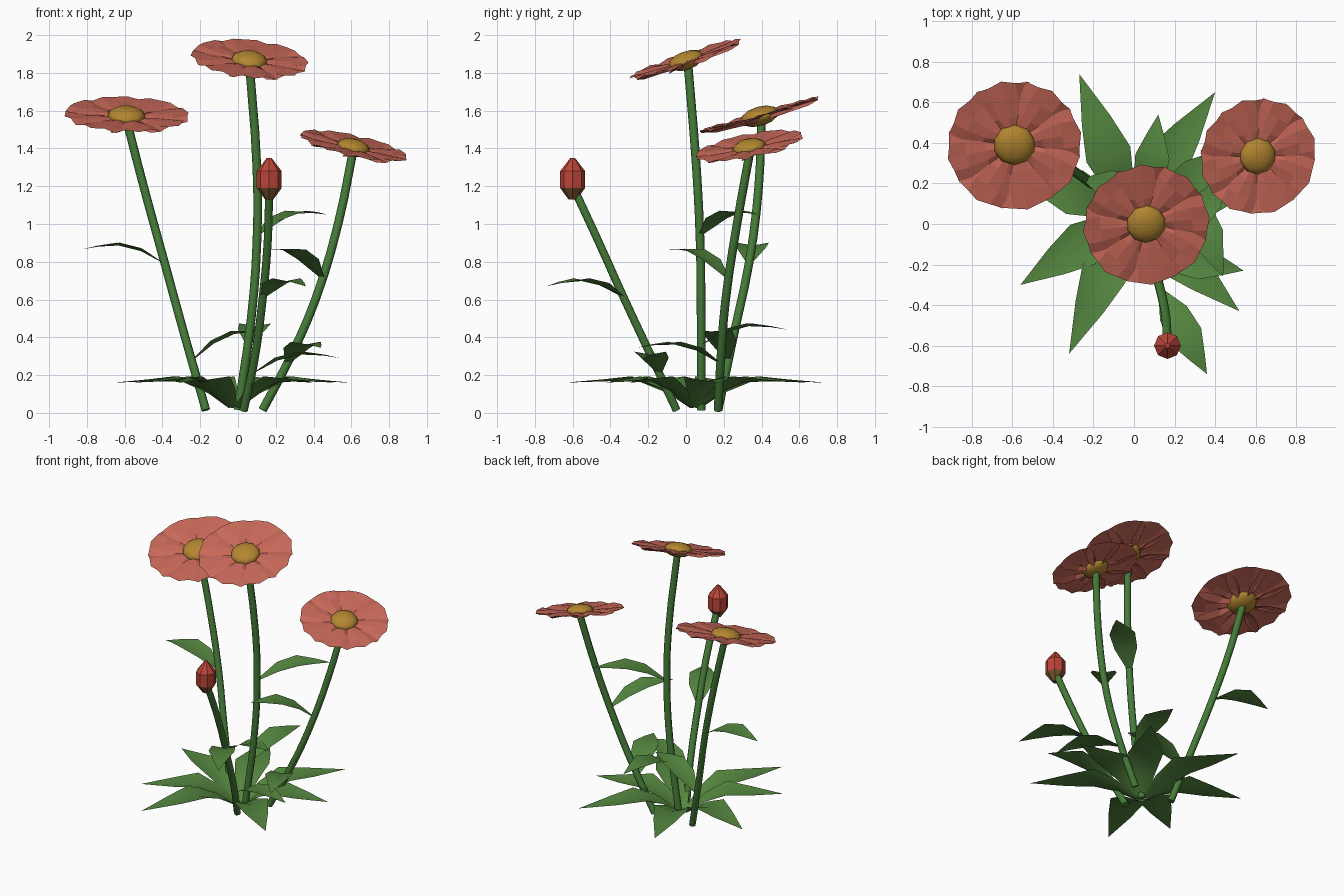
import bpy, bmesh, math
from mathutils import Vector, Matrix

if "Cube" in bpy.data.objects:
    bpy.data.objects.remove(bpy.data.objects["Cube"])


def material(name, rgb):
    m = bpy.data.materials.new(name)
    m.diffuse_color = (*rgb, 1)
    m.use_nodes = True
    m.node_tree.nodes["Principled BSDF"].inputs["Base Color"].default_value = m.diffuse_color
    return m


STEM = material("stem_green", (0.06, 0.20, 0.04))
LEAF = material("leaf_green", (0.09, 0.24, 0.05))
PETAL = material("petal_coral", (0.58, 0.14, 0.10))
DISC = material("disc_gold", (0.45, 0.24, 0.03))
BUD = material("bud_red", (0.50, 0.06, 0.04))
CALYX = material("calyx_brown", (0.20, 0.09, 0.03))


def mesh_object(name, verts, faces, mat, smooth=False):
    me = bpy.data.meshes.new(name)
    me.from_pydata([tuple(v) for v in verts], [], faces)
    me.materials.append(mat)
    for p in me.polygons:
        p.use_smooth = smooth
    ob = bpy.data.objects.new(name, me)
    bpy.context.collection.objects.link(ob)
    return ob


def stem(name, points, radius=0.023):
    cu = bpy.data.curves.new(name, 'CURVE')
    cu.dimensions = '3D'
    cu.bevel_depth = radius
    cu.bevel_resolution = 2
    cu.resolution_u = 3
    cu.use_fill_caps = True
    sp = cu.splines.new('BEZIER')
    sp.bezier_points.add(len(points) - 1)
    for bp, p in zip(sp.bezier_points, points):
        bp.co = p
        bp.handle_left_type = bp.handle_right_type = 'AUTO'
    cu.materials.append(STEM)
    bpy.context.collection.objects.link(bpy.data.objects.new(name, cu))


def leaf(name, base, tip, rows):
    """rows: fraction along, half width, lift above the base-to-tip line, edge lift"""
    base, tip = Vector(base), Vector(tip)
    d = tip - base
    side = Vector((-d.y, d.x, 0)).normalized()
    up = Vector((0, 0, 1))
    verts, faces = [], []
    for t, w, h, e in rows:
        mid = base + d * t + up * h
        verts += [mid + side * w + up * e, mid, mid - side * w + up * e]
    for i in range(len(rows) - 1):
        a = i * 3
        faces += [(a, a + 1, a + 4, a + 3), (a + 1, a + 2, a + 5, a + 4)]
    ob = mesh_object(name, verts, faces, LEAF, True)
    bm = bmesh.new()
    bm.from_mesh(ob.data)
    bmesh.ops.remove_doubles(bm, verts=bm.verts, dist=0.0005)
    bm.to_mesh(ob.data)
    bm.free()


def flower(name, centre, normal, radius, spin):
    place = Matrix.Translation(centre) @ Vector((0, 0, 1)).rotation_difference(Vector(normal)).to_matrix().to_4x4()
    # Petals: creased, overlapping, with a three-toothed tip
    rows = [(0.16, 0.07, 0.0), (0.42, 0.28, 0.02), (0.72, 0.40, 0.035)]
    tip = [(0.90, -0.40), (0.94, -0.20), (1.0, 0.0), (0.94, 0.20), (0.90, 0.40)]
    tip_z = [0.0, 0.05, 0.03, 0.05, 0.0]
    verts, faces = [], []
    for k in range(8):
        rot = Matrix.Rotation(spin + k * math.tau / 8, 4, 'Z')
        start = len(verts)
        pts = []
        for r, w, z in rows:
            for j in range(5):
                s = (j - 2) / 2
                pts.append((r, s * w, z - 0.06 * s * s + 0.02 * s))
        pts += [(r, w, z) for (r, w), z in zip(tip, tip_z)]
        verts += [place @ (rot @ (Vector(p) * radius)) for p in pts]
        for i in range(3):
            for j in range(4):
                a = start + i * 5 + j
                faces.append((a, a + 5, a + 6, a + 1))
    mesh_object(name + "_petals", verts, faces, PETAL)
    # Domed centre
    bpy.ops.mesh.primitive_uv_sphere_add(segments=10, ring_count=6, radius=1)
    ob = bpy.context.object
    ob.name = name + "_centre"
    s = radius * 0.31
    ob.matrix_world = place @ Matrix.Diagonal((s, s, s * 0.5, 1))
    ob.data.materials.append(DISC)
    bpy.ops.object.shade_smooth()


# Stems
stem("left_stem", [(-.17, .17, .015), (-.28, .25, .4), (-.39, .335, .8), (-.50, .385, 1.2), (-.59, .40, 1.55)])
stem("tall_stem", [(0, .08, .015), (.07, .08, .5), (.10, .075, .9), (.10, .055, 1.3), (.06, .01, 1.85)])
stem("right_stem", [(.13, .17, .015), (.28, .185, .3), (.41, .21, .6), (.53, .27, 1.0), (.61, .34, 1.39)])
stem("bud_stem", [(.03, -.05, .015), (.085, -.17, .27), (.13, -.325, .6), (.157, -.46, .9), (.165, -.59, 1.18)])

# Flower heads
flower("left_flower", (-.59, .39, 1.57), (.03, -.29, 1), .335, 0.2)
flower("tall_flower", (.06, .0, 1.865), (.10, -.34, 1), .315, 0.1)
flower("right_flower", (.61, .335, 1.405), (.22, -.20, 1), .295, 0.3)

# Closed bud with brown lower half
rings = [(1.13, .022), (1.19, .066), (1.28, .066), (1.35, .012)]
n = 8
verts = [(.165 + r * math.cos(math.tau * i / n), -.60 + r * math.sin(math.tau * i / n), z)
         for z, r in rings for i in range(n)]
faces = [(k * n + i, k * n + (i + 1) % n, (k + 1) * n + (i + 1) % n, (k + 1) * n + i)
         for k in range(3) for i in range(n)]
faces += [tuple(range(n - 1, -1, -1)), tuple(range(3 * n, 4 * n))]
bud = mesh_object("bud", verts, faces, BUD)
bud.data.materials.append(CALYX)
for p in bud.data.polygons:
    if p.center.z < 1.2:
        p.material_index = 1

# Stem leaves: arch up quickly then level out
ROWS = [(0, .012, 0, 0), (.28, .075, .045, .015), (.55, .085, .055, .015), (.8, .04, .03, .005), (1, 0, 0, 0)]
for name, base, tip in [
    ("left_upper_leaf", (-.39, .335, .79), (-.83, .37, .865)),
    ("left_lower_leaf", (-.24, .22, .28), (.16, .12, .43)),
    ("tall_upper_leaf", (.10, .075, .94), (.47, .38, 1.05)),
    ("tall_lower_leaf", (.055, .08, .36), (.12, .54, .44)),
    ("right_upper_leaf", (.45, .225, .71), (.17, -.10, .865)),
    ("right_lower_leaf", (.26, .185, .26), (.44, -.26, .345)),
    ("bud_upper_leaf", (.13, -.325, .61), (.36, -.74, .67)),
    ("bud_lower_leaf", (.08, -.14, .21), (.54, -.23, .29)),
]:
    leaf(name, base, tip, ROWS)

# Ground rosette
RROWS = [(0, .03, 0, .01), (.18, .075, .055, .025), (.4, .115, .085, .03), (.65, .075, .055, .01), (1, 0, 0, 0)]
for i, (x, y) in enumerate([(-.27, .74), (.40, .65), (.60, .17), (.52, -.43),
                            (-.32, -.64), (-.56, -.30), (-.66, .30)]):
    d = (Vector((x, y, 0)) - Vector((-.02, .05, 0))).normalized() * .03
    leaf(f"rosette_leaf_{i + 1}", (-.02 + d.x, .05 + d.y, .025), (x, y, .16), RROWS)
